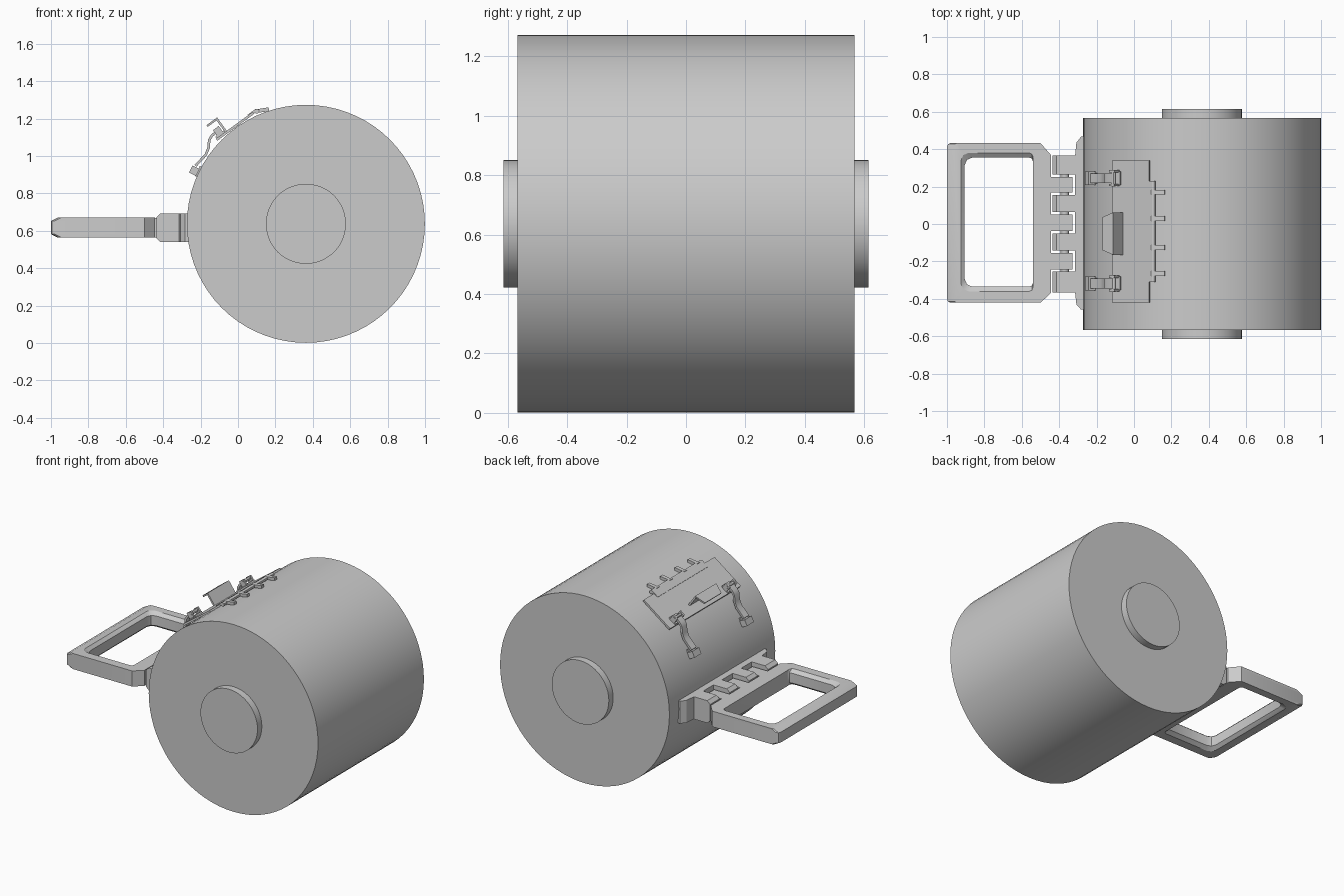
import bpy, bmesh, math
from mathutils import Matrix, Vector

if "Cube" in bpy.data.objects:
    bpy.data.objects.remove(bpy.data.objects["Cube"])

CX, CZ, R = 0.363, 0.637, 0.636          # drum axis and radius
I = Matrix.Identity(4)
# hatch frame: x runs up the drum surface, z is the distance from the drum axis
HATCH = Matrix.Translation((CX, 0, CZ)) @ Matrix.Rotation(math.radians(-36), 4, 'Y')


def finish(name, bm, smooth=False):
    bmesh.ops.recalc_face_normals(bm, faces=bm.faces)
    me = bpy.data.meshes.new(name)
    bm.to_mesh(me)
    bm.free()
    ob = bpy.data.objects.new(name, me)
    bpy.context.collection.objects.link(ob)
    if smooth:
        bpy.ops.object.select_all(action='DESELECT')
        ob.select_set(True)
        bpy.context.view_layer.objects.active = ob
        bpy.ops.object.shade_smooth_by_angle(angle=math.radians(30))
    return ob


def prism(name, pts, lo, hi, M=I, axis='Y', smooth=False):
    """Extrude a closed outline along y (points are x,z) or z (points are x,y)."""
    bm = bmesh.new()
    put = (lambda p, h: (p[0], h, p[1])) if axis == 'Y' else (lambda p, h: (p[0], p[1], h))
    a, b = [[bm.verts.new(M @ Vector(put(p, h))) for p in pts] for h in (lo, hi)]
    n = len(pts)
    bm.faces.new(a)
    bm.faces.new(b)
    for i in range(n):
        bm.faces.new((a[i], a[(i + 1) % n], b[(i + 1) % n], b[i]))
    return finish(name, bm, smooth)


def rect(x0, x1, z0, z1):
    return [(x0, z0), (x1, z0), (x1, z1), (x0, z1)]


def disc(x, z, r, n):
    return [(x + r * math.cos(2 * math.pi * i / n), z + r * math.sin(2 * math.pi * i / n)) for i in range(n)]


def band(path, t):
    """Outline of a bent sheet of thickness t following a path."""
    up, dn = [], []
    for i, p in enumerate(path):
        a, b = Vector(path[max(i - 1, 0)]), Vector(path[min(i + 1, len(path) - 1)])
        d = (b - a).normalized()
        n = Vector((-d.y, d.x)) * t / 2
        up.append(tuple(Vector(p) + n))
        dn.append(tuple(Vector(p) - n))
    return up + dn[::-1]


# drum and end bosses
prism("drum", disc(CX, CZ, R, 72), -0.568, 0.568, smooth=True)
for side, s in (("front", -1), ("back", 1)):
    prism("end_boss_" + side, disc(CX, CZ, 0.214, 48), s * 0.55, s * 0.615, smooth=True)

# carrying handle: stacked loops closed into a ring
ZC = 0.617


def outer(x0, ins):
    c = 0.02
    top = [(-0.445, 0.30), (-0.445, 0.37), (-0.5, 0.433), (x0 + c, 0.433), (x0 + c * 0.3, 0.427), (x0, 0.413)]
    return top + [(x, -y + 0.012 * (x < -0.49)) for x, y in reversed(top)]


def inner(x0, x1, h, c):
    top = [(x1, h - c * 0.5), (x1 - c * 0.15, h - c * 0.15), (x1 - c * 0.5, h),
           (x0 + c, h), (x0 + c * 0.3, h - c * 0.3), (x0, h - c)]
    return [(x, y + 0.01) for x, y in top] + [(x, 0.01 - y) for x, y in reversed(top)]


wide, tight = inner(-0.925, -0.54, 0.37, 0.04), inner(-0.905, -0.54, 0.345, 0.04)
sections = [(outer(-0.965, 0), -0.053), (outer(-1.0, 0), -0.035), (outer(-1.0, 0), 0.035), (outer(-0.965, 0), 0.053),
            (wide, 0.053), (tight, 0.033), (tight, -0.033), (wide, -0.053)]
bm = bmesh.new()
rings = [[bm.verts.new((x, y, ZC + z)) for x, y in pts] for pts, z in sections]
for k, r0 in enumerate(rings):
    r1 = rings[(k + 1) % len(rings)]
    for i in range(12):
        j = (i + 1) % 12
        bm.faces.new((r0[i], r0[j], r1[j], r1[i]))
finish("carry_handle", bm, True)

# hinge: handle fingers between mount fingers, joined by a pin
for i, (a, b) in enumerate([(0.168, 0.252), (-0.037, 0.052), (-0.242, -0.155)]):
    prism(f"handle_finger_{i}", rect(-0.46, -0.33, 0.565, 0.669), a, b)
knuckle = [(-0.437, 0.56), (-0.415, 0.54), (-0.25, 0.54), (-0.25, 0.692), (-0.415, 0.692), (-0.437, 0.672)]
for i, (a, b) in enumerate([(0.265, 0.365), (0.065, 0.155), (-0.142, -0.05), (-0.365, -0.255)]):
    prism(f"mount_finger_{i}", knuckle, a, b)
prism("hinge_pin", disc(-0.37, 0.616, 0.022, 16), -0.34, 0.34, smooth=True)
flange = [(-0.315, -0.365), (-0.308, -0.43), (-0.283, -0.458), (-0.24, -0.458),
          (-0.24, 0.467), (-0.283, 0.467), (-0.308, 0.435), (-0.315, 0.365)]
prism("mount_flange", flange, 0.54, 0.692, axis='Z')

# hatch door with raised rim strip at the hinge side
prism("hatch_door", rect(-0.122, 0.122, 0.638, 0.651), -0.42, 0.34, HATCH)
prism("hatch_hinge_leaf", rect(0.09, 0.14, 0.640, 0.655), -0.31, 0.23, HATCH)
prism("hatch_hinge_barrel", disc(0.142, 0.641, 0.013, 12), -0.31, 0.23, HATCH, smooth=True)
for i, y in enumerate((0.17, 0.03, -0.125, -0.265)):
    prism(f"hatch_hinge_tab_{i}", band([(0.135, 0.65), (0.155, 0.635), (0.2, 0.612)], 0.02), y - 0.013, y + 0.013, HATCH)

# hatch pull: upright sheet with a tapered lip bent outward
prism("hatch_pull", rect(-0.062, -0.050, 0.645, 0.731), -0.165, 0.062, HATCH)
lip = prism("hatch_pull_lip", rect(-0.120, -0.050, 0.728, 0.739), -0.165, 0.062, HATCH)
for v in lip.data.vertices:
    q = HATCH.inverted() @ v.co
    if q.x < -0.1:
        q.y = -0.052 + (q.y + 0.052) * 0.78
        v.co = HATCH @ q

# two draw latches
arm = [(-0.295, 0.598), (-0.265, 0.604), (-0.217, 0.613), (-0.183, 0.634), (-0.155, 0.666), (-0.13, 0.677), (-0.085, 0.679)]
for tag, y in (("back", 0.245), ("front", -0.318)):
    prism("latch_arm_" + tag, band(arm, 0.014), y - 0.026, y + 0.026, HATCH, smooth=True)
    foot = HATCH @ Matrix.Rotation(math.radians(-28), 4, 'Y')
    prism("latch_foot_" + tag, rect(-0.03, 0.03, 0.632, 0.645), y - 0.028, y + 0.028, foot)
    prism("latch_base_" + tag, rect(-0.028, 0.014, 0.64, 0.682), y - 0.037, y + 0.037, foot)
    prism("latch_plate_" + tag, rect(-0.118, -0.06, 0.65, 0.662), y - 0.036, y + 0.036, HATCH)
    for s in (-1, 1):
        prism(f"latch_ear_{tag}_{s}", rect(-0.108, -0.07, 0.655, 0.697), y + s * 0.03, y + s * 0.043, HATCH)
    prism("latch_pin_" + tag, disc(-0.088, 0.682, 0.011, 12), y - 0.045, y + 0.045, HATCH, smooth=True)
